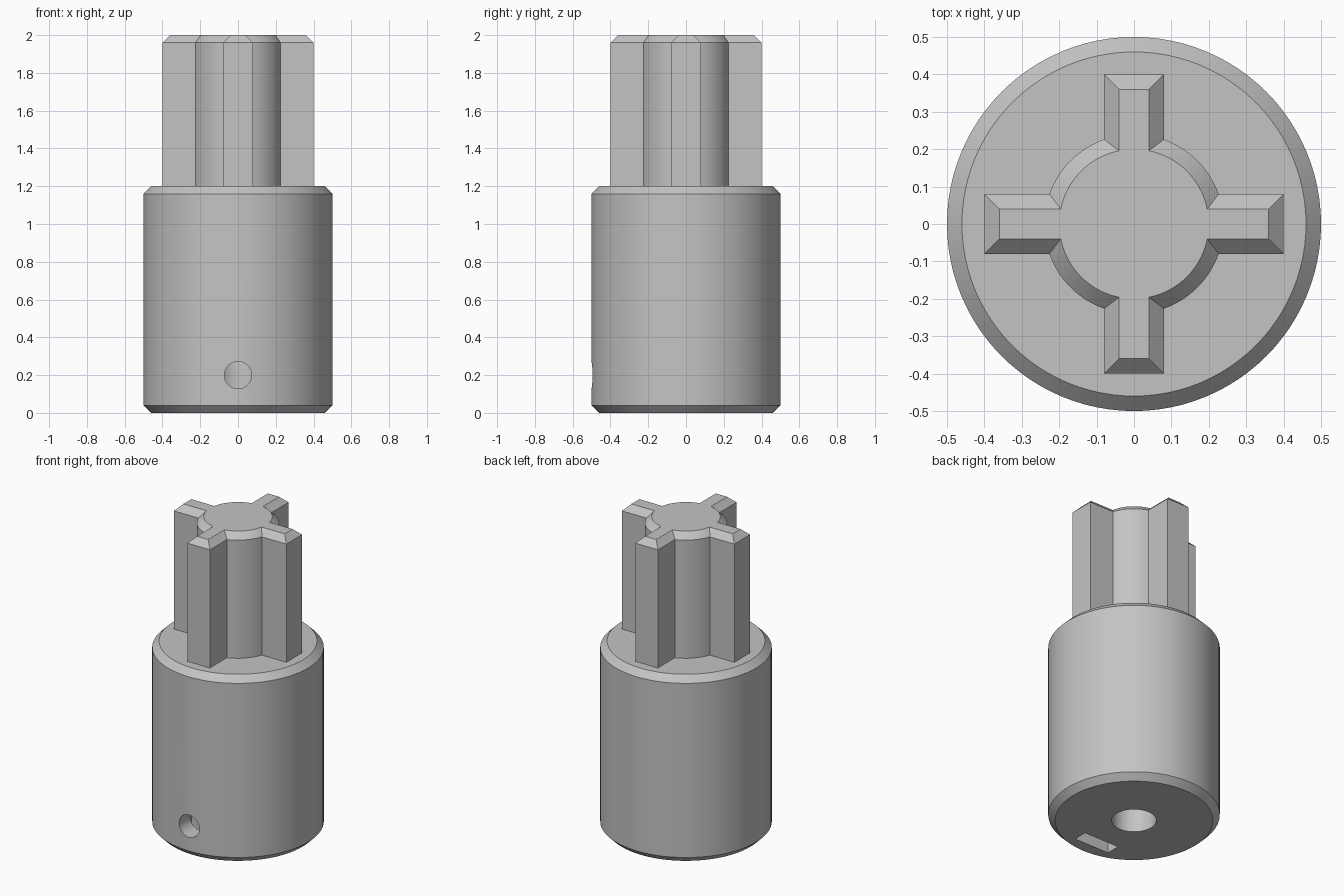
import bpy, bmesh
from math import asin, cos, sin, pi, radians, sqrt
from mathutils import Matrix

cube = bpy.data.objects.get("Cube")
if cube:
    bpy.data.objects.remove(cube, do_unlink=True)

CHAMFER = 0.04
BODY_TOP = 1.2
TOP = 2.0

grey = bpy.data.materials.new("plain grey")
grey.use_nodes = True
grey.diffuse_color = (0.55, 0.55, 0.55, 1)
for node in grey.node_tree.nodes:
    if node.type == 'BSDF_PRINCIPLED':
        node.inputs["Base Color"].default_value = grey.diffuse_color


def make_object(name, bm):
    bmesh.ops.recalc_face_normals(bm, faces=bm.faces[:])
    mesh = bpy.data.meshes.new(name)
    bm.to_mesh(mesh)
    bm.free()
    mesh.materials.append(grey)
    ob = bpy.data.objects.new(name, mesh)
    bpy.context.collection.objects.link(ob)
    return ob


def loft(name, sections):
    """Capped solid through matching outlines, each given as (points, z)."""
    bm = bmesh.new()
    rings = [[bm.verts.new((x, y, z)) for x, y in pts] for pts, z in sections]
    for a, b in zip(rings, rings[1:]):
        for i in range(len(a)):
            j = (i + 1) % len(a)
            bm.faces.new((a[i], a[j], b[j], b[i]))
    bm.faces.new(rings[0])
    bm.faces.new(rings[-1])
    return make_object(name, bm)


def circle(r, n=96):
    return [(r * cos(2 * pi * i / n), r * sin(2 * pi * i / n)) for i in range(n)]


def splined_outline(inset, steps=14):
    """Round hub with four straight splines, shrunk by the inset."""
    hub, half, tip = 0.24 - inset, 0.08 - inset, 0.40 - inset
    a = asin(half / hub)
    quarter = [(tip, -half), (tip, half)]
    for i in range(steps + 1):
        t = a + (pi / 2 - 2 * a) * i / steps
        quarter.append((hub * cos(t), hub * sin(t)))
    pts = []
    for _ in range(4):
        pts += quarter
        quarter = [(-y, x) for x, y in quarter]
    return pts


def activate(ob):
    bpy.ops.object.select_all(action='DESELECT')
    ob.select_set(True)
    bpy.context.view_layer.objects.active = ob


def cut(target, cutter):
    mod = target.modifiers.new("cut", 'BOOLEAN')
    mod.operation = 'DIFFERENCE'
    mod.solver = 'EXACT'
    mod.object = cutter
    activate(target)
    bpy.ops.object.modifier_apply(modifier=mod.name)
    bpy.data.objects.remove(cutter, do_unlink=True)


# Chamfered round body
body = loft("coupling_body", [
    (circle(0.5 - CHAMFER), 0),
    (circle(0.5), CHAMFER),
    (circle(0.5), BODY_TOP - CHAMFER),
    (circle(0.5 - CHAMFER), BODY_TOP)])

# Blind bore from below
cut(body, loft("bore_cutter", [(circle(0.13, 64), -0.1), (circle(0.13, 64), 0.8)]))

# Set screw hole from the front into the bore
screw = loft("screw_cutter", [(circle(0.072, 48), 0), (circle(0.072, 48), 0.6)])
screw.data.transform(Matrix.Translation((0, 0, 0.2)) @ Matrix.Rotation(radians(90), 4, 'X'))
cut(body, screw)

# Captive nut slot, open at the bottom
bm = bmesh.new()
bmesh.ops.create_cube(bm, size=1, matrix=Matrix.Translation((0, -0.34, 0.115))
                      @ Matrix.Diagonal((0.25, 0.09, 0.43, 1)))
cut(body, make_object("nut_cutter", bm))

# Splined drive shaft with a chamfered end
shaft = loft("splined_shaft", [
    (splined_outline(0), BODY_TOP - 0.02),
    (splined_outline(0), TOP - CHAMFER),
    (splined_outline(CHAMFER), TOP)])

for ob in (body, shaft):
    activate(ob)
    bpy.ops.object.shade_smooth_by_angle(angle=radians(30))
